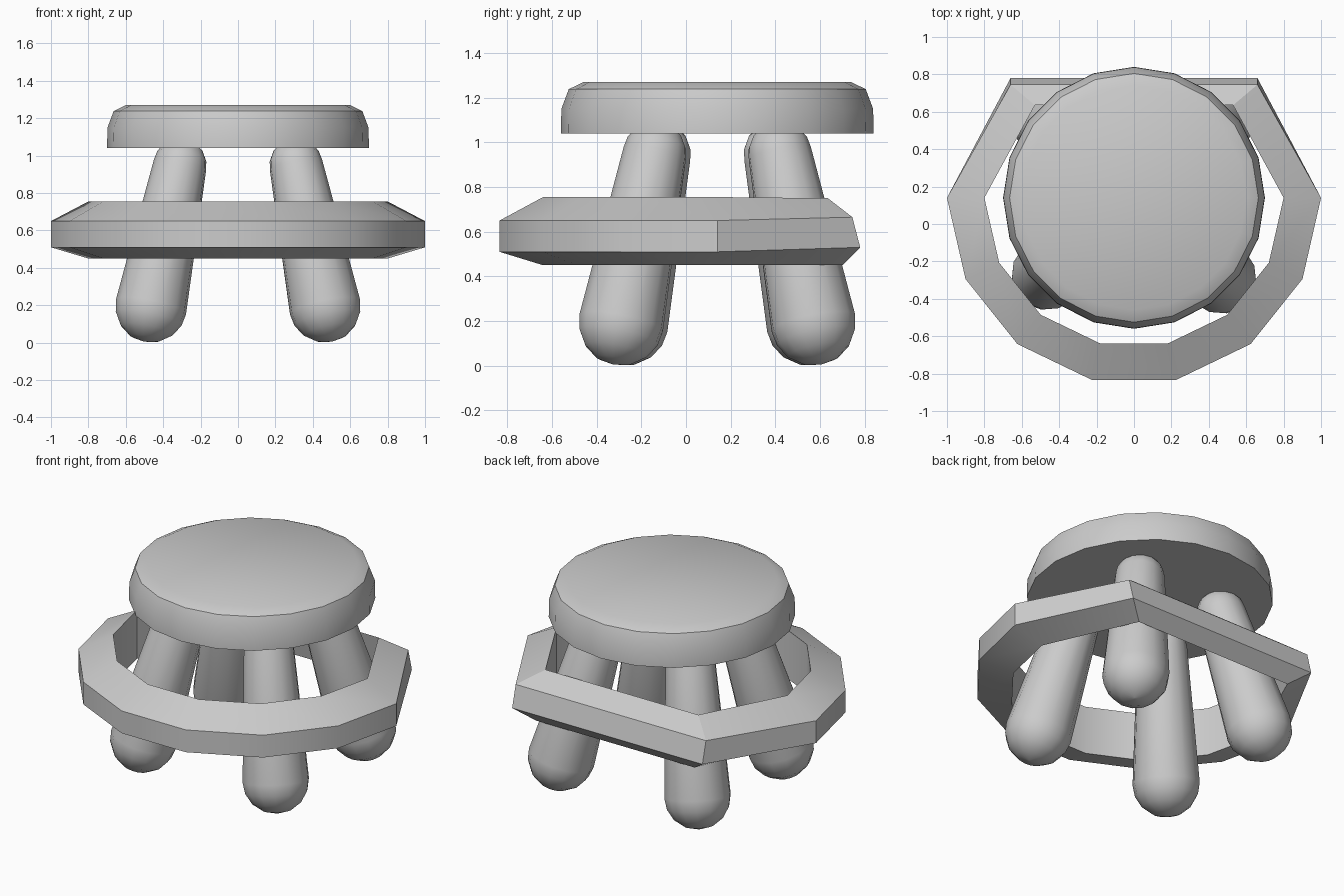
import bpy, bmesh, math
from mathutils import Vector

if "Cube" in bpy.data.objects:
    bpy.data.objects.remove(bpy.data.objects["Cube"])

CY = 0.14  # centre line of seat and ring


def finish(name, bm, angle):
    bmesh.ops.recalc_face_normals(bm, faces=bm.faces)
    me = bpy.data.meshes.new(name)
    bm.to_mesh(me)
    bm.free()
    ob = bpy.data.objects.new(name, me)
    bpy.context.collection.objects.link(ob)
    bpy.ops.object.select_all(action='DESELECT')
    bpy.context.view_layer.objects.active = ob
    ob.select_set(True)
    bpy.ops.object.shade_smooth_by_angle(angle=math.radians(angle))
    return ob


def lathe(name, profile, sides, angle):
    bm = bmesh.new()
    rings = [[bm.verts.new((r * math.cos(2 * math.pi * i / sides),
                            r * math.sin(2 * math.pi * i / sides), z))
              for i in range(sides)] for r, z in profile]
    for a, b in zip(rings, rings[1:]):
        for i in range(sides):
            j = (i + 1) % sides
            bm.faces.new((a[i], a[j], b[j], b[i]))
    bm.faces.new(rings[0])
    bm.faces.new(rings[-1])
    return finish(name, bm, angle)


# Seat: 20-sided disc with a bevelled rim
seat = lathe("seat", [(0.70, 1.04), (0.698, 1.15), (0.665, 1.238), (0.60, 1.27)], 20, 30)
seat.location.y = CY

# Ring: half of a 14-gon at the front, closed by a straight bar at the back
bm = bmesh.new()
sections = []
for i in range(8):
    a = math.pi + math.pi * i / 7
    sections.append([(r * math.cos(a), CY + r * math.sin(a), z)
                     for r, z in ((0.8, 0.755), (1.0, 0.65), (1.0, 0.51), (0.8, 0.45))])
corner = ((0.53, 0.635, 0.75), (0.66, 0.745, 0.665), (0.66, 0.78, 0.53), (0.55, 0.70, 0.45))
for s in (1, -1):
    sections.append([(s * x, y, z) for x, y, z in corner])
loops = [[bm.verts.new(p) for p in sec] for sec in sections]
for i, a in enumerate(loops):
    b = loops[(i + 1) % len(loops)]
    for k in range(4):
        m = (k + 1) % 4
        bm.faces.new((a[k], b[k], b[m], a[m]))
finish("foot_ring", bm, 28)


# Legs: tapered capsules splayed outwards
def leg(name, foot, top, r0, r1):
    foot, top = Vector(foot), Vector(top)
    length = (top - foot).length
    steps = [math.radians(d) for d in (2, 25, 48, 70, 90)]
    profile = [(r0 * math.sin(t), -r0 * math.cos(t)) for t in steps]
    profile += [(r1 * math.sin(t), length + r1 * math.cos(t)) for t in reversed(steps)]
    ob = lathe(name, profile, 14, 40)
    ob.rotation_euler = (top - foot).to_track_quat('Z', 'Y').to_euler()
    ob.location = foot


for sx, side in ((1, "right"), (-1, "left")):
    dy = 0.43 if sx > 0 else 0.41
    for sy, end in ((1, "back"), (-1, "front")):
        leg(f"{end}_{side}_leg", (sx * 0.465, CY + sy * dy, 0.192),
            (sx * 0.31, CY + sy * (dy - 0.15), 0.95), 0.192, 0.143)
